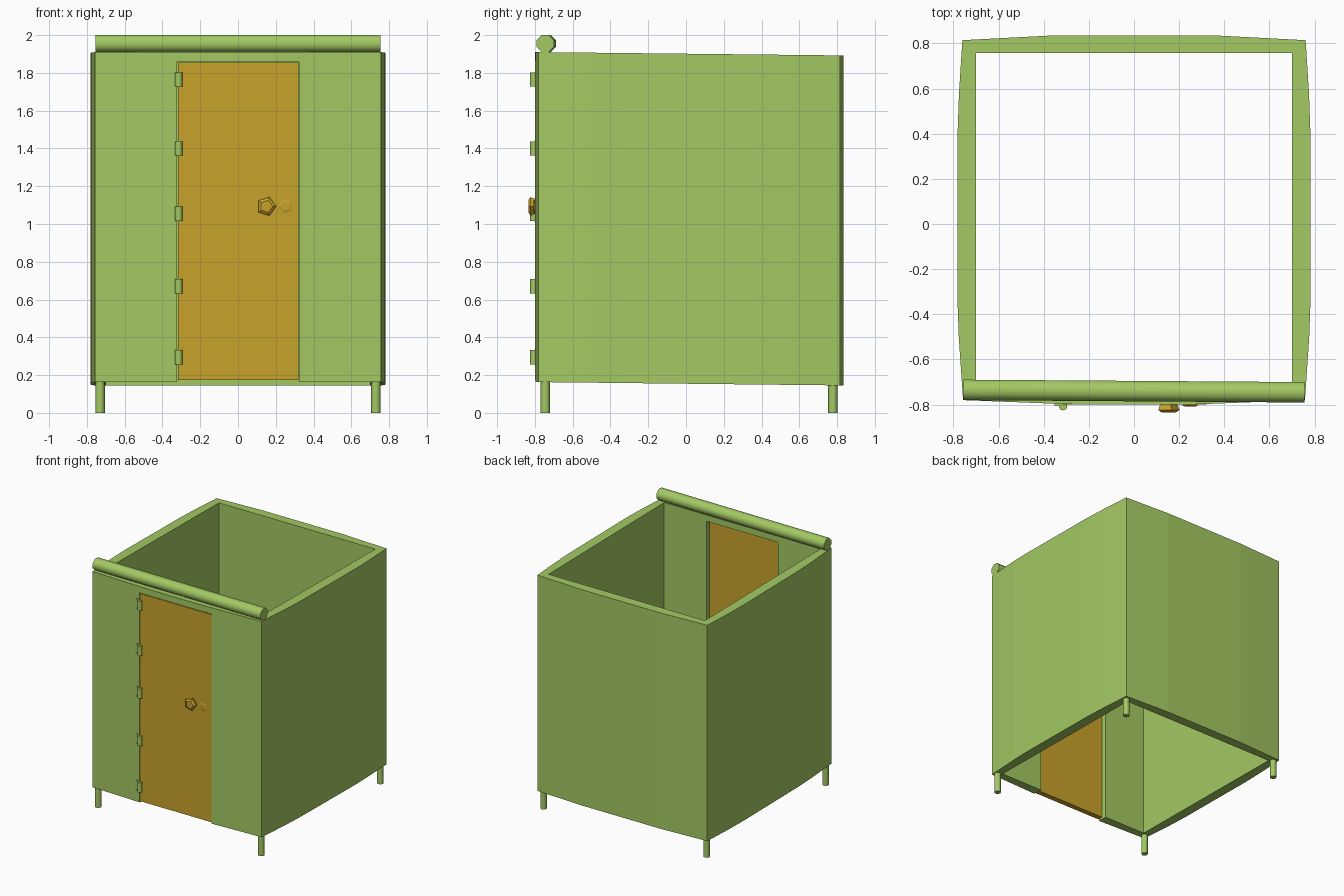
import bpy, bmesh
from math import pi
from mathutils import Matrix

old = bpy.data.objects.get("Cube")
if old:
    bpy.data.objects.remove(old, do_unlink=True)


def make_material(name, rgb):
    mat = bpy.data.materials.new(name)
    mat.use_nodes = True
    mat.diffuse_color = (*rgb, 1)
    mat.node_tree.nodes["Principled BSDF"].inputs["Base Color"].default_value = (*rgb, 1)
    return mat


GREEN = make_material("leaf green", (0.367, 0.584, 0.125))
OCHRE = make_material("ochre", (0.578, 0.361, 0.024))


def finish(name, bm, mat, smooth=False):
    bmesh.ops.recalc_face_normals(bm, faces=bm.faces)
    mesh = bpy.data.meshes.new(name)
    bm.to_mesh(mesh)
    bm.free()
    mesh.materials.append(mat)
    obj = bpy.data.objects.new(name, mesh)
    bpy.context.collection.objects.link(obj)
    if smooth:
        bpy.ops.object.select_all(action='DESELECT')
        obj.select_set(True)
        bpy.context.view_layer.objects.active = obj
        bpy.ops.object.shade_smooth_by_angle(angle=pi / 3)
    return obj


def slope(y):
    """Height offset: the panels sink slightly toward the back."""
    return -0.011 * (y + 0.78)


def wall(name, outer, inner, z0, z1):
    """Upright wall that follows paired outer and inner plan points."""
    bm = bmesh.new()
    rings = []
    for o, i in zip(outer, inner):
        rings.append([bm.verts.new((x, y, z + slope(y)))
                      for (x, y), z in ((o, z0), (o, z1), (i, z1), (i, z0))])
    for a, b in zip(rings, rings[1:]):
        for k in range(4):
            n = (k + 1) % 4
            bm.faces.new((a[k], a[n], b[n], b[k]))
    bm.faces.new(rings[0])
    bm.faces.new(rings[-1])
    return finish(name, bm, GREEN)


def box(name, lo, hi, mat):
    bm = bmesh.new()
    size = [h - l for l, h in zip(lo, hi)]
    mid = [(h + l) / 2 for l, h in zip(lo, hi)]
    bmesh.ops.create_cube(bm, size=1, matrix=Matrix.Translation(mid) @ Matrix.Diagonal((*size, 1)))
    return finish(name, bm, mat)


def rod(name, centre, radius, length, mat, sides=8, turn=None, tip=None, smooth=True):
    bm = bmesh.new()
    matrix = Matrix.Translation(centre) @ (turn or Matrix.Identity(4))
    bmesh.ops.create_cone(bm, cap_ends=True, segments=sides, radius1=radius,
                          radius2=radius if tip is None else tip, depth=length, matrix=matrix)
    return finish(name, bm, mat, smooth)


def mirrored(half):
    return half + [(-x, y) for x, y in reversed(half)]


# Bowed wall shell, open at the doorway
outer = [(0.322, -0.797), (0.757, -0.78), (0.776, -0.5), (0.782, -0.33), (0.782, 0.38),
         (0.775, 0.58), (0.76, 0.814), (0.36, 0.835)]
inner = [(0.322, -0.72), (0.70, -0.72), (0.70, -0.5), (0.70, -0.33), (0.70, 0.38),
         (0.70, 0.58), (0.70, 0.757), (0.36, 0.757)]
wall("wall_shell", mirrored(outer), mirrored(inner), 0.163, 1.91)

# Lintel over the doorway
wall("door_lintel", mirrored([(0.322, -0.797), (0.2, -0.8)]),
     mirrored([(0.322, -0.72), (0.2, -0.72)]), 1.86, 1.91)

# Door, set back from the inner wall face
box("door", (-0.317, -0.799, 0.175), (0.32, -0.755, 1.855), OCHRE)

# Bar along the front top edge, very slightly turned
across = Matrix.Rotation(-0.007, 4, 'Z') @ Matrix.Rotation(pi / 2, 4, 'Y') @ Matrix.Rotation(pi / 8, 4, 'Z')
rod("top_bar", (0, -0.74, 1.955), 0.049, 1.51, GREEN, turn=across)

# Corner legs
for side, x in (("right", -0.73), ("left", 0.73)):
    for end, y in (("front", -0.745), ("back", 0.778)):
        rod(f"{end}_{side}_leg", (x, y, 0.09), 0.025, 0.18, GREEN)

# Hinges: a knuckle with a leaf on the wall and end tabs
for n, z in enumerate((0.295, 0.67, 1.055, 1.4, 1.765), 1):
    rod(f"hinge_knuckle_{n}", (-0.314, -0.807, z), 0.019, 0.076, GREEN)
    box(f"hinge_leaf_{n}", (-0.334, -0.803, z - 0.038), (-0.31, -0.79, z + 0.038), GREEN)
    for k, dz in (("lower", -0.038), ("upper", 0.038)):
        box(f"hinge_{k}_tab_{n}", (-0.352, -0.803, z + dz - 0.003),
            (-0.296, -0.79, z + dz + 0.003), GREEN)

# Door knob and keyhole plate, both five-sided
to_front = Matrix.Rotation(pi / 2, 4, 'X')
point_down = to_front @ Matrix.Rotation(-pi / 2, 4, 'Z')
point_up = to_front @ Matrix.Rotation(pi / 2, 4, 'Z')


def pentagon(name, x, radius, y_back, y_front, turn):
    depth = y_back - y_front
    rod(name + "_base", (x, y_back - depth * 0.35, 1.093), radius * 0.8, depth * 0.7, OCHRE,
        5, turn, radius, False)
    rod(name + "_face", (x, y_back - depth * 0.85, 1.093), radius, depth * 0.3, OCHRE,
        5, turn, radius * 0.65, False)


pentagon("door_knob", 0.15, 0.052, -0.797, -0.835, point_down)
pentagon("keyhole_plate", 0.252, 0.038, -0.797, -0.808, point_up)
